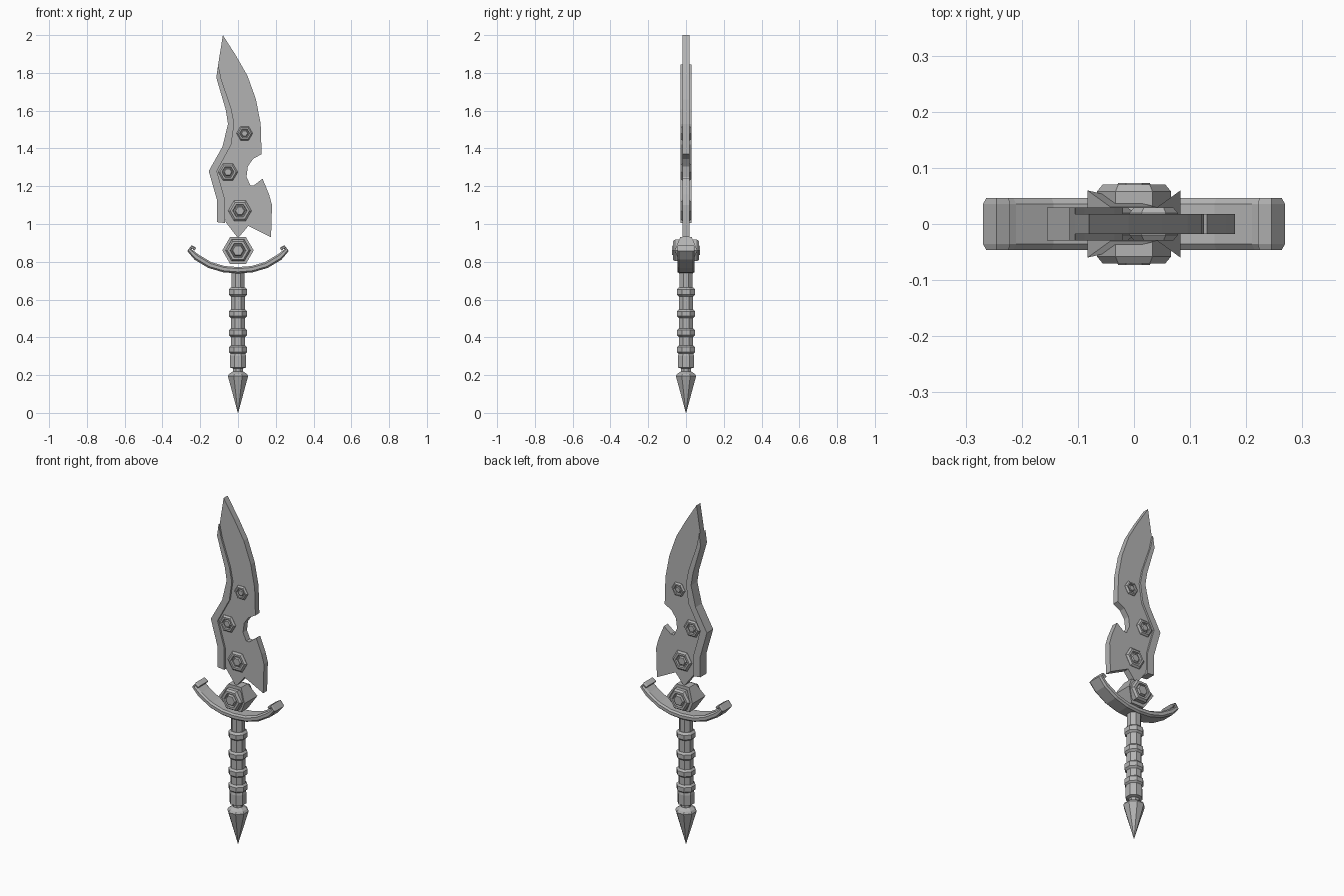
import bpy, bmesh, math
from mathutils import Vector

cube = bpy.data.objects.get("Cube")
if cube:
    bpy.data.objects.remove(cube)

steel = bpy.data.materials.new("grey steel")
steel.use_nodes = True
GREY = (0.45, 0.45, 0.45, 1)
steel.diffuse_color = GREY
steel.node_tree.nodes["Principled BSDF"].inputs["Base Color"].default_value = GREY


def finish(name, bm):
    bmesh.ops.recalc_face_normals(bm, faces=bm.faces)
    mesh = bpy.data.meshes.new(name)
    bm.to_mesh(mesh)
    bm.free()
    mesh.materials.append(steel)
    obj = bpy.data.objects.new(name, mesh)
    bpy.context.collection.objects.link(obj)
    return obj


def bridge(bm, rings, closed=False):
    """Skin a list of vertex rings; cap the ends unless closed."""
    for a, b in zip(rings, rings[1:]):
        n = len(a)
        for i in range(n):
            j = (i + 1) % n
            bm.faces.new((a[i], a[j], b[j], b[i]))
    bm.faces.new(rings[0])
    bm.faces.new(rings[-1])


def turned(name, profile, sides, place, twist=0.0):
    """Polygonal turning; place(u, v, h) maps ring coordinates to space."""
    bm = bmesh.new()
    rings = []
    for r, h in profile:
        angles = [twist + math.tau * i / sides for i in range(sides)]
        rings.append([bm.verts.new(place(r * math.cos(a), r * math.sin(a), h)) for a in angles])
    bridge(bm, rings)
    return finish(name, bm)


def upright(u, v, h):
    return (u, v, h)


def plate(name, outline, rim, half, bevel):
    """Two-sided plate: rim is the half thickness at the edge, half in the middle."""
    bm = bmesh.new()
    face = bm.faces.new([bm.verts.new((x, -rim, z)) for x, z in outline])
    bmesh.ops.inset_region(bm, faces=[face], thickness=bevel, use_boundary=True, use_even_offset=True)
    for v in face.verts:
        v.co.y = -half
    # Mirror to the back and close the rim
    edge = [e for e in bm.edges if e.is_boundary]
    if rim > 0:
        ext = bmesh.ops.extrude_edge_only(bm, edges=edge)["geom"]
        for v in ext:
            if isinstance(v, bmesh.types.BMVert):
                v.co.y = 0
    geom = bm.verts[:] + bm.edges[:] + bm.faces[:]
    bmesh.ops.mirror(bm, geom=geom, axis='Y', merge_dist=-1)
    bmesh.ops.remove_doubles(bm, verts=bm.verts, dist=0.0001)
    return finish(name, bm)


# Blade with a ground cutting edge, a round notch and a flared heel
blade = [(-0.08, 2.0), (-0.01, 1.89), (0.05, 1.785), (0.095, 1.66), (0.12, 1.53),
         (0.125, 1.37), (0.08, 1.345), (0.052, 1.305), (0.045, 1.25), (0.065, 1.205),
         (0.085, 1.205), (0.13, 1.24), (0.165, 1.155), (0.18, 1.10), (0.175, 0.93),
         (0.055, 0.99), (0.0, 0.925), (-0.065, 1.01), (-0.085, 1.13), (-0.13, 1.28),
         (-0.06, 1.41), (-0.03, 1.53), (-0.04, 1.605), (-0.105, 1.78), (-0.105, 1.845)]
plate("blade", blade, 0.0, 0.018, 0.024)

# Thick spine along the back of the blade
spine = [(-0.105, 1.845), (-0.088, 1.765), (-0.035, 1.61), (-0.02, 1.53), (-0.036, 1.42),
         (-0.112, 1.28), (-0.069, 1.13), (-0.069, 1.005), (-0.112, 1.01), (-0.112, 1.13),
         (-0.155, 1.28), (-0.082, 1.41), (-0.053, 1.53), (-0.065, 1.605), (-0.115, 1.775)]
plate("blade_spine", spine, 0.024, 0.029, 0.006)

# Hexagonal studs on both faces of the blade
for level, x, z, r in (("upper", 0.035, 1.48, 0.043), ("middle", -0.053, 1.275, 0.052),
                       ("lower", 0.01, 1.07, 0.062)):
    for side, s in (("front", -1), ("back", 1)):
        turned(f"{level}_{side}_stud",
               [(r, 0.012), (r, 0.02), (r * 0.82, 0.029), (r * 0.62, 0.029),
                (r * 0.56, 0.02), (r * 0.46, 0.02), (r * 0.36, 0.027)],
               6, lambda u, v, h: (x + u, s * h, z + v))

# Hub: hexagonal body whose side corners flare forward and back
HUB_Z = 0.86
bm = bmesh.new()
rings = []
for s in (-1, 1):
    ring = []
    for i in range(6):
        a = math.tau * i / 6
        depth = 0.06 if i % 3 == 0 else 0.03
        ring.append(bm.verts.new((0.083 * math.cos(a), s * depth, HUB_Z + 0.083 * math.sin(a))))
    rings.append(ring)
bridge(bm, rings)
finish("hub_body", bm)

# Hub nuts, front and back
for side, s in (("front", -1), ("back", 1)):
    turned(f"hub_{side}_nut",
           [(0.066, 0.02), (0.066, 0.058), (0.056, 0.07), (0.042, 0.07),
            (0.038, 0.06), (0.034, 0.06), (0.028, 0.073)],
           6, lambda u, v, h: (u, s * h, HUB_Z + v))

# Guard: a chamfered bar swept along a bow with hooked ends
half_bow = [(0.0, 0.755), (0.075, 0.761), (0.15, 0.783), (0.22, 0.825),
            (0.258, 0.862), (0.244, 0.879), (0.226, 0.866)]
path = [Vector((-x, z)) for x, z in reversed(half_bow[1:])] + [Vector(p) for p in half_bow]
section = [(-1, -0.036), (-0.5, -0.046), (0.5, -0.046), (1, -0.036),
           (1, 0.036), (0.5, 0.046), (-0.5, 0.046), (-1, 0.036)]
bm = bmesh.new()
rings = []
for i, p in enumerate(path):
    before = path[max(i - 1, 0)]
    after = path[min(i + 1, len(path) - 1)]
    t = (after - before).normalized()
    n = Vector((-t.y, t.x))
    from_end = min(i, len(path) - 1 - i)
    thick = 0.009 if from_end < 2 else 0.012 if from_end == 2 else 0.017
    rings.append([bm.verts.new((p.x + n.x * k * thick, y, p.y + n.y * k * thick)) for k, y in section])
bridge(bm, rings)
finish("guard", bm)

# Octagonal grip with a wider foot
EIGHTH = math.pi / 8
turned("grip", [(0.028, 0.21), (0.028, 0.235), (0.046, 0.24), (0.046, 0.30),
                (0.041, 0.32), (0.041, 0.65), (0.037, 0.66), (0.037, 0.76)], 8, upright, EIGHTH)

# Raised rings around the grip
for i, z in enumerate((0.335, 0.425, 0.525, 0.64)):
    turned(f"grip_ring_{i + 1}", [(0.04, z - 0.024), (0.052, z - 0.013),
                                  (0.052, z + 0.013), (0.04, z + 0.024)], 8, upright, EIGHTH)

# Spiked pommel
turned("pommel_spike", [(0.001, 0.0), (0.058, 0.195), (0.05, 0.207), (0.025, 0.222)],
       8, upright, EIGHTH)
